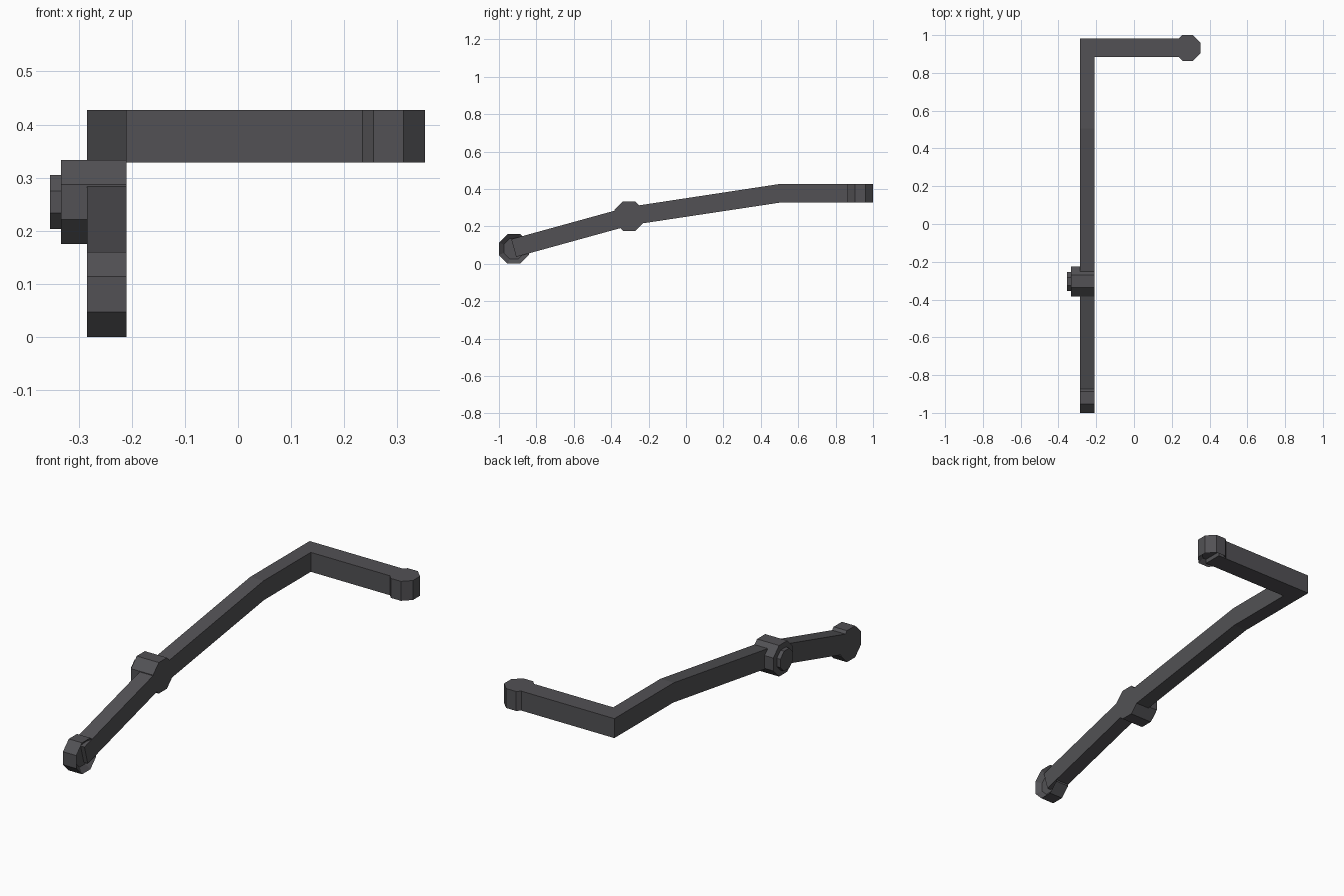
import bpy, bmesh, math
from mathutils import Matrix, Vector

cube = bpy.data.objects.get("Cube")
if cube:
    bpy.data.objects.remove(cube)

metal = bpy.data.materials.new("dark grey metal")
colour = (0.085, 0.083, 0.09, 1)
metal.diffuse_color = colour
metal.use_nodes = True
metal.node_tree.nodes["Principled BSDF"].inputs["Base Color"].default_value = colour

LEFT, RIGHT = -0.285, -0.21   # sides of the arm


def finish(name, bm):
    bmesh.ops.recalc_face_normals(bm, faces=bm.faces)
    mesh = bpy.data.meshes.new(name)
    bm.to_mesh(mesh)
    bm.free()
    mesh.materials.append(metal)
    obj = bpy.data.objects.new(name, mesh)
    bpy.context.collection.objects.link(obj)
    return obj


def extrude_profile(name, profile, x0, x1):
    """Extrude a (y, z) outline along x."""
    bm = bmesh.new()
    face = bm.faces.new([bm.verts.new((x0, y, z)) for y, z in profile])
    new = bmesh.ops.extrude_face_region(bm, geom=[face])["geom"]
    verts = [v for v in new if isinstance(v, bmesh.types.BMVert)]
    bmesh.ops.translate(bm, verts=verts, vec=(x1 - x0, 0, 0))
    return finish(name, bm)


def octagon(name, centre, apothem, depth, axis, socket=0):
    """Eight-sided disc; socket is the apothem of a recess on the +axis cap."""
    bm = bmesh.new()
    radius = apothem / math.cos(math.pi / 8)
    bmesh.ops.create_cone(bm, cap_ends=True, segments=8, radius1=radius,
                          radius2=radius, depth=depth,
                          matrix=Matrix.Rotation(math.pi / 8, 4, 'Z'))
    if socket:
        bm.normal_update()
        cap = [f for f in bm.faces if f.normal.z > 0.9]
        bmesh.ops.inset_region(bm, faces=cap, thickness=apothem - socket)
        bmesh.ops.translate(bm, verts=cap[0].verts, vec=(0, 0, -0.022))
    turn = Vector((0, 0, 1)).rotation_difference(Vector(axis)).to_matrix().to_4x4()
    bm.transform(Matrix.Translation(centre) @ turn)
    return finish(name, bm)


# Lower arm: straight bar from the end joint to the middle pivot
start, pivot = Vector((-0.921, 0.084)), Vector((-0.305, 0.254))
along = (pivot - start).normalized()
side = Vector((-along.y, along.x)) * 0.049
extrude_profile("lower_arm", [start - side, pivot - side, pivot + side, start + side],
                LEFT, RIGHT)

# Upper arm: rises to a bend, then runs level to the corner
extrude_profile("upper_arm", [(-0.305, 0.205), (0.51, 0.328), (0.983, 0.328),
                              (0.983, 0.427), (0.505, 0.427), (-0.305, 0.304)],
                LEFT, RIGHT)

# Cross bar at the back
extrude_profile("cross_bar", [(0.885, 0.328), (0.983, 0.328),
                              (0.983, 0.427), (0.885, 0.427)], LEFT, 0.284)

# Joints
mid = (LEFT + RIGHT) / 2
octagon("lower_joint", (mid, -0.92, 0.08), 0.08, RIGHT - LEFT, (1, 0, 0), 0.052)
octagon("pivot_joint", (-0.272, -0.304, 0.254), 0.079, 0.124, (1, 0, 0))
octagon("pivot_boss", (-0.339, -0.304, 0.254), 0.051, 0.03, (-1, 0, 0))
octagon("cross_bar_joint", (0.284, 0.932, 0.3775), 0.068, 0.099, (0, 0, -1), 0.045)
